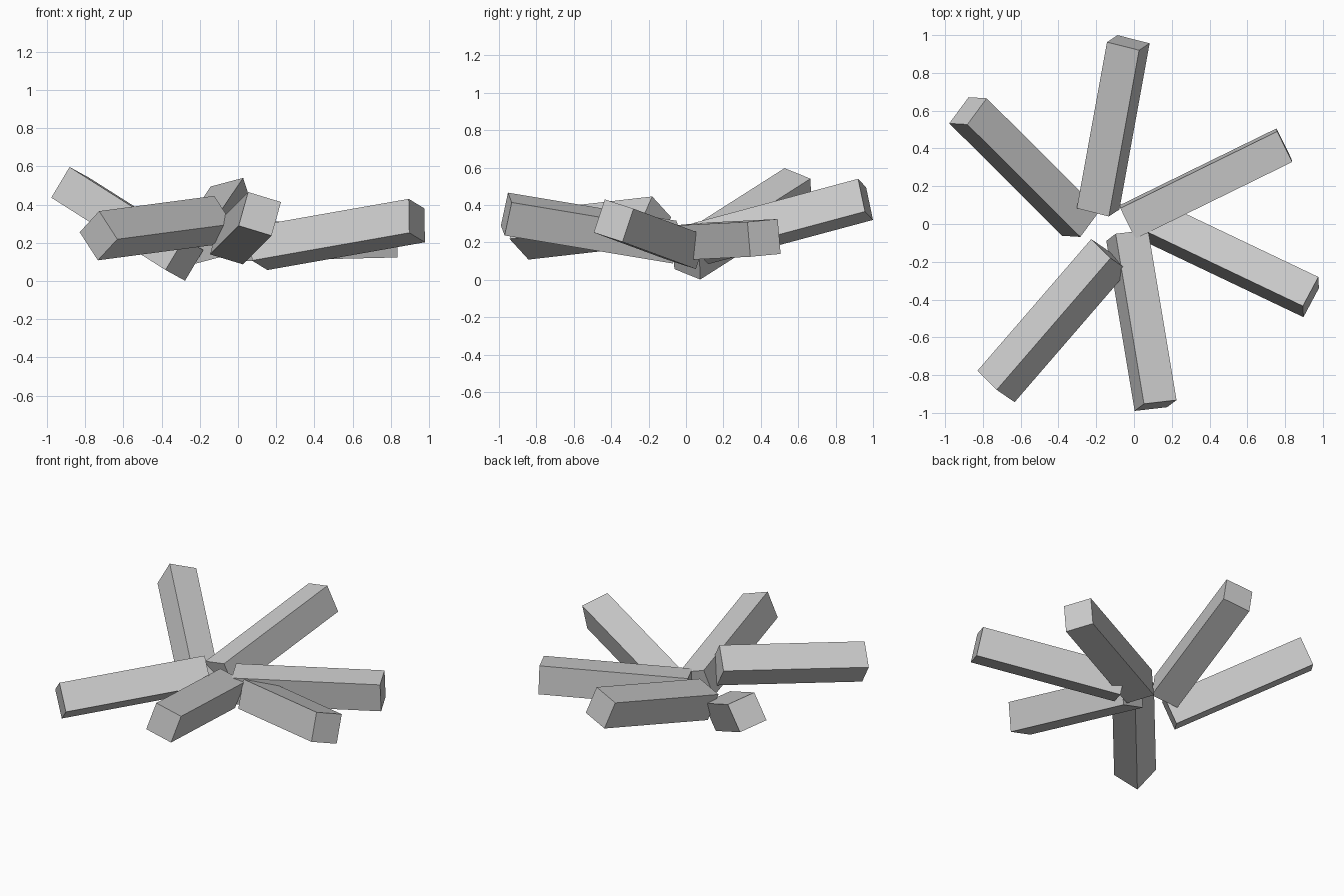
import bpy
from mathutils import Vector, Matrix

if "Cube" in bpy.data.objects:
    bpy.data.objects.remove(bpy.data.objects["Cube"])

LENGTH, WIDTH, DEPTH = 0.925, 0.181, 0.187


def log(name, corner, side, inward):
    """Square log: highest outer corner, direction across its top, direction to the hub."""
    a = Vector(inward).normalized()
    s = Vector(side)
    s = (s - a * s.dot(a)).normalized()
    d = a.cross(s)
    if d.z > 0:
        d = -d
    centre = Vector(corner) + (a * LENGTH + s * WIDTH + d * DEPTH) / 2
    if a.cross(s).dot(d) < 0:
        d = -d
    rot = Matrix((a, s, d)).transposed().to_4x4()
    bpy.ops.mesh.primitive_cube_add(size=1)
    ob = bpy.context.object
    ob.name = name
    ob.data.transform(Matrix.Diagonal((LENGTH, WIDTH, DEPTH, 1)))
    ob.matrix_world = Matrix.Translation(centre) @ rot


# Six logs fanned around a common centre, each tilted and rolled differently
log("log_back", (.027, .92, .54), (-.169, .042, -.045), (-.16, -.88, -.236))
log("log_back_right", (.758, .49, .325), (.07, -.16, -.015), (-.831, -.407, -.02))
log("log_right", (.894, -.434, .43), (.08, .154, -.05), (-.84, .40, -.148))
log("log_front", (.053, -.952, .466), (.174, .0155, -.052), (-.15, .90, -.15))
log("log_front_left", (-.727, -.878, .366), (-.104, .095, -.109), (.605, .70, .08))
log("log_back_left", (-.882, .527, .597), (.104, .143, -.057), (.60, -.597, -.38))
